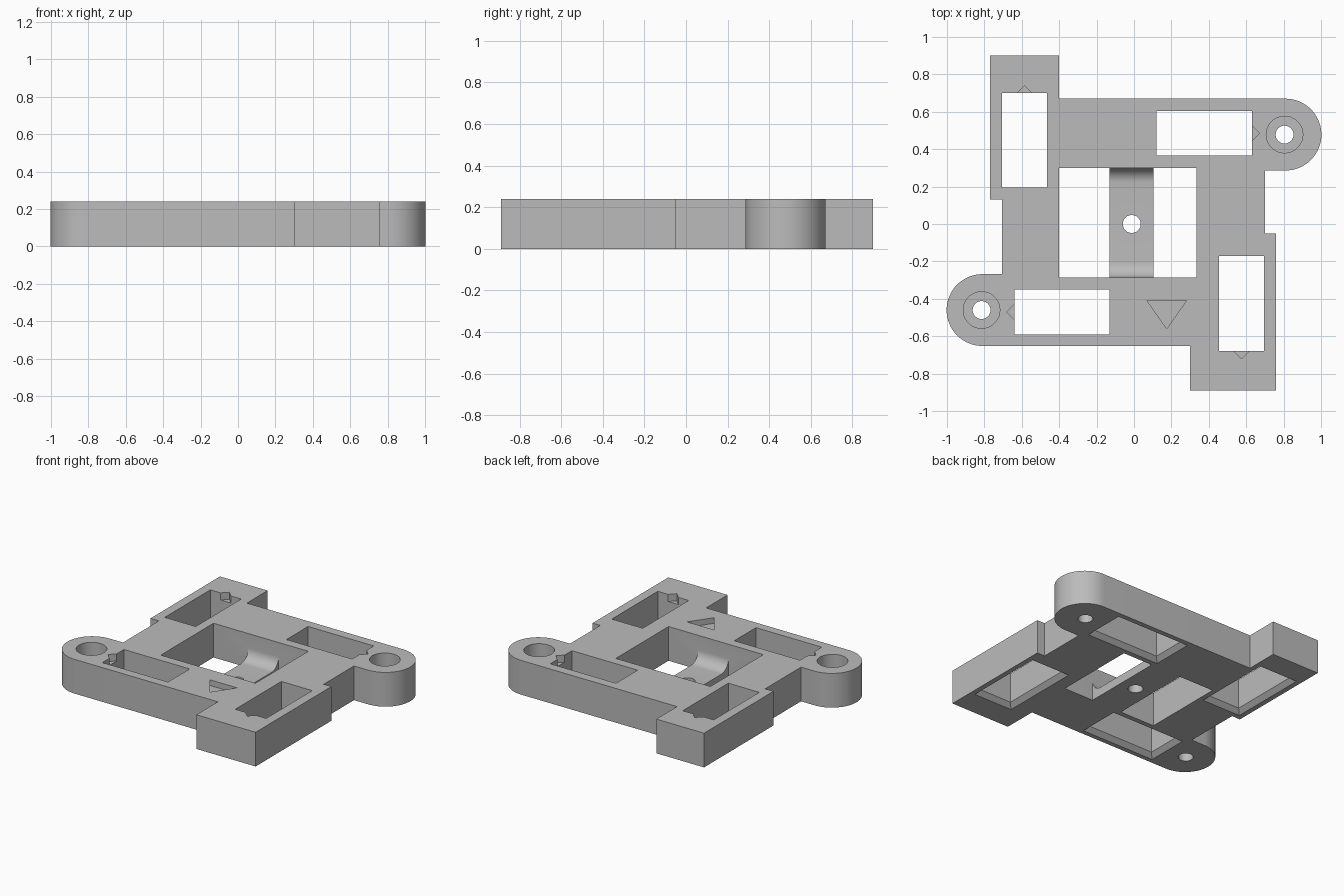
import bpy, bmesh, math
from mathutils import Matrix, Vector

cube = bpy.data.objects.get("Cube")
if cube:
    bpy.data.objects.remove(cube)

H = 0.24          # plate thickness
OVER = 0.05       # how far cutters pass through a surface

grey = bpy.data.materials.new("plain grey")
grey.use_nodes = True
grey.diffuse_color = (0.5, 0.5, 0.5, 1)
grey.node_tree.nodes["Principled BSDF"].inputs["Base Color"].default_value = (0.5, 0.5, 0.5, 1)


def arc(cx, cy, r, start, end, steps):
    angles = [math.radians(start + (end - start) * i / steps) for i in range(steps + 1)]
    return [(cx + r * math.cos(a), cy + r * math.sin(a)) for a in angles]


def rect(x0, x1, y0, y1):
    return [(x0, y0), (x1, y0), (x1, y1), (x0, y1)]


def loft(name, bottom, top, z0, z1, matrix=Matrix()):
    """Closed solid between two outlines with equal point counts."""
    bm = bmesh.new()
    low = [bm.verts.new((x, y, z0)) for x, y in bottom]
    high = [bm.verts.new((x, y, z1)) for x, y in top]
    bm.faces.new(low)
    bm.faces.new(high)
    n = len(low)
    for i in range(n):
        j = (i + 1) % n
        bm.faces.new((low[i], low[j], high[j], high[i]))
    bmesh.ops.transform(bm, matrix=matrix, verts=bm.verts)
    bmesh.ops.recalc_face_normals(bm, faces=bm.faces)
    mesh = bpy.data.meshes.new(name)
    bm.to_mesh(mesh)
    bm.free()
    mesh.materials.append(grey)
    obj = bpy.data.objects.new(name, mesh)
    bpy.context.scene.collection.objects.link(obj)
    return obj


def prism(name, outline, z0, z1, matrix=Matrix()):
    return loft(name, outline, outline, z0, z1, matrix)


def combine(target, tool, operation="DIFFERENCE"):
    """Apply a boolean and discard the tool."""
    mod = target.modifiers.new("boolean", "BOOLEAN")
    mod.operation = operation
    mod.solver = "EXACT"
    mod.object = tool
    bpy.context.view_layer.update()
    graph = bpy.context.evaluated_depsgraph_get()
    mesh = bpy.data.meshes.new_from_object(target.evaluated_get(graph))
    target.modifiers.clear()
    target.data = mesh
    bpy.data.objects.remove(tool)


# Plate with two offset arms and two rounded lugs
LUGS = [(0.81, 0.478), (-0.81, -0.46)]
outline = [(-0.77, 0.13), (-0.77, 0.9), (-0.40, 0.9), (-0.40, 0.67)]
outline += arc(*LUGS[0], 0.192, 90, -90, 32)
outline += [(0.70, 0.286), (0.70, -0.05), (0.76, -0.05), (0.76, -0.89), (0.30, -0.89), (0.30, -0.652)]
outline += arc(*LUGS[1], 0.192, 270, 90, 32)
outline += [(-0.705, -0.268), (-0.705, 0.13)]
plate = prism("mounting_plate", outline, 0, H)

# Central opening
Y0, Y1 = -0.285, 0.30
combine(plate, prism("opening_cutter", rect(-0.40, 0.335, Y0, Y1), -OVER, H + OVER))

# Bridge across the opening, with filleted ends sunk into the walls
R, FLOOR, SINK = 0.08, 0.06, 0.02
profile = [(Y0 - SINK, 0), (Y1 + SINK, 0), (Y1 + SINK, FLOOR + R)]
profile += arc(Y1 - R, FLOOR + R, R, 0, -90, 10)
profile += arc(Y0 + R, FLOOR + R, R, 270, 180, 10)
profile += [(Y0 - SINK, FLOOR + R)]
yz_to_world = Matrix(((0, 0, 1, 0), (1, 0, 0, 0), (0, 1, 0, 0), (0, 0, 0, 1)))
combine(plate, prism("bridge", profile, -0.13, 0.105, yz_to_world), "UNION")
combine(plate, prism("bridge_hole_cutter", arc(-0.012, 0, 0.048, 0, 345, 23), -OVER, FLOOR + OVER))

# Four pockets, each flared below and notched at its outer end
FLARE = 0.03
POCKETS = [
    ((-0.705, -0.465, 0.195, 0.70), (0, 1)),
    ((0.12, 0.63, 0.365, 0.605), (1, 0)),
    ((0.455, 0.695, -0.68, -0.17), (0, -1)),
    ((-0.64, -0.13, -0.59, -0.35), (-1, 0)),
]
for (x0, x1, y0, y1), way in POCKETS:
    inner = rect(x0, x1, y0, y1)
    outer = rect(x0 - FLARE, x1 + FLARE, y0 - FLARE, y1 + FLARE)
    combine(plate, prism("pocket_cutter", inner, -OVER, H + OVER))
    combine(plate, loft("flare_cutter", outer, inner, 0, FLARE))
    out = Vector(way)
    side = Vector((-out.y, out.x))
    mid = Vector(((x0 + x1) / 2, (y0 + y1) / 2))
    reach = (x1 - x0) / 2 if way[0] else (y1 - y0) / 2
    end = mid + out * reach
    notch = [end + out * 0.04, end + side * 0.06 - out * 0.02, end - side * 0.06 - out * 0.02]
    combine(plate, prism("notch_cutter", [tuple(p) for p in notch], H - 0.05, H + OVER))

# Counterbored screw holes in the lugs
for cx, cy in LUGS:
    combine(plate, prism("counterbore_cutter", arc(cx - 0.005, cy, 0.098, 0, 350, 35), 0.06, H + OVER))
    combine(plate, prism("screw_hole_cutter", arc(cx - 0.005, cy, 0.048, 0, 345, 23), -OVER, H))

# Recessed triangle marking the front
combine(plate, prism("front_mark_cutter", [(0.07, -0.41), (0.28, -0.41), (0.175, -0.56)], H - 0.04, H + OVER))

# Smooth the rounded walls, keep hard edges
bpy.ops.object.select_all(action="DESELECT")
plate.select_set(True)
bpy.context.view_layer.objects.active = plate
bpy.ops.object.shade_smooth_by_angle(angle=math.radians(30))
